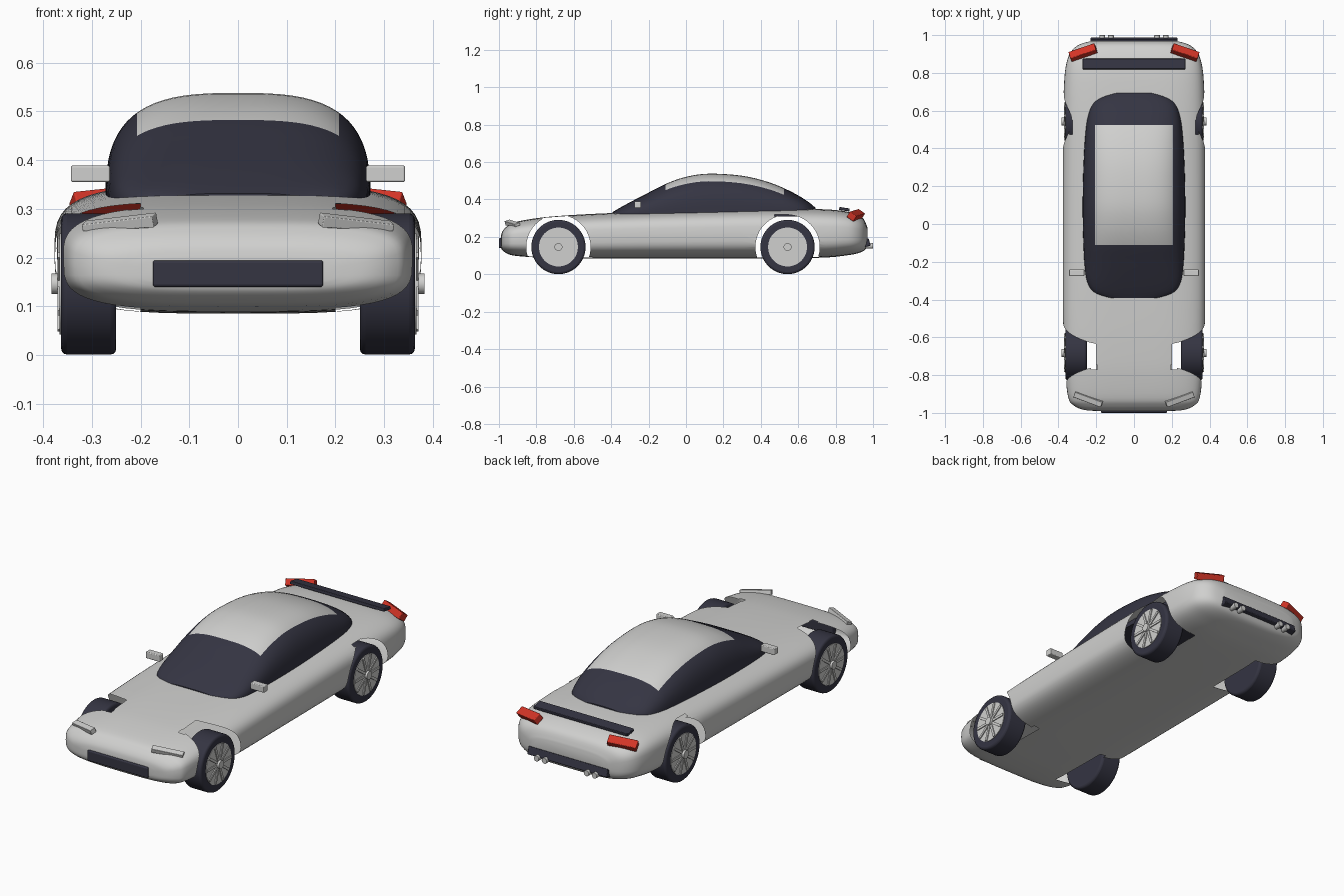
import bpy, bmesh, math
from mathutils import Vector, Matrix

start = bpy.data.objects.get("Cube")
if start:
    bpy.data.objects.remove(start, do_unlink=True)


def material(name, colour):
    m = bpy.data.materials.new(name)
    m.use_nodes = True
    m.diffuse_color = (*colour, 1)
    m.node_tree.nodes["Principled BSDF"].inputs["Base Color"].default_value = (*colour, 1)
    return m


SILVER = material("silver paint", (0.63, 0.63, 0.62))
NAVY = material("dark navy", (0.035, 0.035, 0.055))
RED = material("lamp red", (0.65, 0.035, 0.02))

WHEEL_Z, TYRE_R, WELL_R, WELL_X = 0.146, 0.145, 0.172, 0.2
AXLES = (-0.682, 0.543)
SIDES = (("left", 1), ("right", -1))


def finish(name, bm, mats, smooth=True, bevel=0):
    bmesh.ops.recalc_face_normals(bm, faces=bm.faces[:])
    mesh = bpy.data.meshes.new(name)
    bm.to_mesh(mesh)
    bm.free()
    for m in mats:
        mesh.materials.append(m)
    ob = bpy.data.objects.new(name, mesh)
    bpy.context.collection.objects.link(ob)
    if bevel:
        mod = ob.modifiers.new("soft edges", "BEVEL")
        mod.width, mod.segments, mod.limit_method = bevel, 3, "ANGLE"
    if smooth:
        bpy.ops.object.select_all(action="DESELECT")
        ob.select_set(True)
        bpy.context.view_layer.objects.active = ob
        bpy.ops.object.shade_smooth_by_angle(angle=math.radians(40))
    return ob


def box(name, size, loc, mat, rot=(0, 0, 0), bevel=0.004, taper=1.0):
    bm = bmesh.new()
    bmesh.ops.create_cube(bm, size=1)
    turn = Matrix.Rotation(rot[2], 3, "Z") @ Matrix.Rotation(rot[1], 3, "Y") @ Matrix.Rotation(rot[0], 3, "X")
    outer = 1 if loc[0] >= 0 else -1
    for v in bm.verts:
        if v.co.x * outer > 0:
            v.co.z *= taper
        v.co = turn @ Vector(a * b for a, b in zip(v.co, size)) + Vector(loc)
    return finish(name, bm, [mat], False, bevel)


def rod(name, radius, depth, loc, axis, mat, bevel=0, sides=48):
    bm = bmesh.new()
    bmesh.ops.create_cone(bm, cap_ends=True, segments=sides, radius1=radius, radius2=radius, depth=depth)
    turn = Vector((0, 0, 1)).rotation_difference(Vector(axis)).to_matrix()
    for v in bm.verts:
        v.co = turn @ v.co + Vector(loc)
    return finish(name, bm, [mat], True, bevel)


def smooth_path(points, steps):
    # Catmull-Rom through the stations
    pts = [Vector(p) for p in points]
    out = []
    for i in range(len(pts) - 1):
        a, b, c, d = pts[max(i - 1, 0)], pts[i], pts[i + 1], pts[min(i + 2, len(pts) - 1)]
        for k in range(steps):
            t = k / steps
            out.append(b + (c - a) * (t / 2) + (a * 2 - b * 5 + c * 4 - d) * (t * t / 2)
                       + (b * 3 - a - c * 3 + d) * (t ** 3 / 2))
    return out + [pts[-1]]


def power(v, e):
    return math.copysign(abs(v) ** e, v)


def loft(stations, section, steps=4):
    bm = bmesh.new()
    rings = [[bm.verts.new((x, s[0], z)) for x, z in section(*s[1:])]
             for s in smooth_path(stations, steps)]
    for r, q in zip(rings, rings[1:]):
        for i in range(len(r)):
            j = (i + 1) % len(r)
            bm.faces.new((r[i], r[j], q[j], q[i]))
    bm.faces.new(rings[0])
    bm.faces.new(rings[-1])
    return bm


def body_section(w, low, high, n=56, e=2 / 3.5):
    mid, half = (low + high) / 2, (high - low) / 2
    angles = [math.tau * i / n for i in range(n)]
    return [(w * power(math.cos(a), e), mid + half * power(math.sin(a), e)) for a in angles]


def cabin_section(w, low, high, n=36, e=2 / 3):
    angles = [math.pi * i / n for i in range(n + 1)]
    return [(w * power(math.cos(a), e), low + (high - low) * power(abs(math.sin(a)), e)) for a in angles]


# Body shell: y, half width, underside, top
BODY = [(-0.99, 0.2, 0.145, 0.2), (-0.983, 0.27, 0.13, 0.227), (-0.96, 0.32, 0.113, 0.255),
        (-0.92, 0.348, 0.1, 0.278), (-0.8, 0.363, 0.09, 0.3), (-0.68, 0.37, 0.087, 0.312),
        (-0.5, 0.376, 0.085, 0.323), (-0.2, 0.377, 0.085, 0.335), (0.2, 0.377, 0.085, 0.346),
        (0.55, 0.375, 0.086, 0.351), (0.75, 0.37, 0.09, 0.347), (0.85, 0.358, 0.1, 0.337),
        (0.91, 0.335, 0.11, 0.32), (0.95, 0.29, 0.125, 0.295), (0.97, 0.22, 0.15, 0.25)]
body = finish("body_shell", loft(BODY, body_section), [SILVER])

# Wheel openings cut through the shell, left open inside
cutters = []
for y in AXLES:
    for side, s in SIDES:
        c = rod("opening_cutter", WELL_R, 0.4, (s * (WELL_X + 0.2), y, WHEEL_Z), (1, 0, 0), SILVER, sides=64)
        c.hide_render = True
        cutters.append(c)
        mod = body.modifiers.new("opening", "BOOLEAN")
        mod.operation, mod.solver, mod.object = "DIFFERENCE", "EXACT", c
graph = bpy.context.evaluated_depsgraph_get()
cut_mesh = bpy.data.meshes.new_from_object(body.evaluated_get(graph))
body.modifiers.clear()
body.data = cut_mesh
for c in cutters:
    bpy.data.objects.remove(c, do_unlink=True)
bm = bmesh.new()
bm.from_mesh(cut_mesh)


def in_opening(f):
    p = f.calc_center_median()
    near = min(math.hypot(p.y - y, p.z - WHEEL_Z) for y in AXLES)
    return abs(p.x) > WELL_X - 0.0005 and near < WELL_R + 0.0002


bmesh.ops.delete(bm, geom=[f for f in bm.faces if in_opening(f)], context="FACES")
bm.to_mesh(cut_mesh)
bm.free()

# Glass cabin with painted roof panel: y, half width, base, top
CABIN = [(-0.393, 0.14, 0.31, 0.332), (-0.36, 0.215, 0.31, 0.352), (-0.3, 0.25, 0.31, 0.385),
         (-0.2, 0.263, 0.31, 0.437), (-0.1, 0.268, 0.31, 0.487), (0, 0.271, 0.31, 0.521),
         (0.12, 0.272, 0.31, 0.538), (0.3, 0.268, 0.31, 0.527), (0.45, 0.26, 0.31, 0.49),
         (0.57, 0.245, 0.31, 0.438), (0.65, 0.21, 0.31, 0.39), (0.693, 0.13, 0.31, 0.355)]
ROOF_X, ROOF_FRONT, ROOF_BACK = 0.207, -0.11, 0.525
bm = loft(CABIN, cabin_section)
for co, no in (((ROOF_X, 0, 0), (1, 0, 0)), ((-ROOF_X, 0, 0), (1, 0, 0)),
               ((0, ROOF_FRONT, 0), (0, 1, 0)), ((0, ROOF_BACK, 0), (0, 1, 0))):
    bmesh.ops.bisect_plane(bm, geom=bm.verts[:] + bm.edges[:] + bm.faces[:], plane_co=co, plane_no=no)
for f in bm.faces:
    p = f.calc_center_median()
    if abs(p.x) < ROOF_X and ROOF_FRONT < p.y < ROOF_BACK and p.z > 0.4:
        f.material_index = 1
finish("cabin", bm, [NAVY, SILVER])

# Wheels with ten-spoke rims
for end, y in zip(("front", "rear"), AXLES):
    for side, s in SIDES:
        tag = f"{end}_{side}"
        out = (s, 0, 0)
        rod(f"{tag}_tyre", TYRE_R, 0.113, (s * 0.3065, y, WHEEL_Z), out, NAVY, 0.012, 64)
        rod(f"{tag}_rim", 0.104, 0.006, (s * 0.363, y, WHEEL_Z), out, SILVER)
        rod(f"{tag}_hub", 0.021, 0.025, (s * 0.37, y, WHEEL_Z), out, SILVER, 0, 24)
        for k in range(10):
            a = math.tau * k / 10
            spot = (s * 0.367, y + 0.06 * math.cos(a), WHEEL_Z + 0.06 * math.sin(a))
            box(f"{tag}_spoke", (0.008, 0.082, 0.013), spot, SILVER, (a, 0, 0), 0)

# Paired details
for side, s in SIDES:
    box(f"{side}_mirror", (0.08, 0.034, 0.034), (s * 0.303, -0.258, 0.372), SILVER)
    box(f"{side}_headlight", (0.155, 0.03, 0.024), (s * 0.243, -0.928, 0.271), SILVER,
        (0.3, s * 0.08, s * 0.35), 0.002, 0.6)
    box(f"{side}_tail_lamp", (0.145, 0.045, 0.036), (s * 0.27, 0.908, 0.316), RED,
        (-0.6, s * 0.1, s * -0.33), 0.004)
    for x in (0.122, 0.168):
        rod(f"{side}_exhaust", 0.015, 0.05, (s * x, 0.975, 0.152), (0, 1, 0), SILVER, 0.002, 24)

# Grille, rear diffuser and spoiler
box("grille", (0.35, 0.04, 0.055), (0, -0.98, 0.167), NAVY, bevel=0.006)
box("rear_diffuser", (0.46, 0.035, 0.04), (0, 0.965, 0.168), NAVY, (0.3, 0, 0))
box("spoiler", (0.545, 0.056, 0.016), (0, 0.847, 0.348), NAVY, (-0.15, 0, 0), 0.003)
